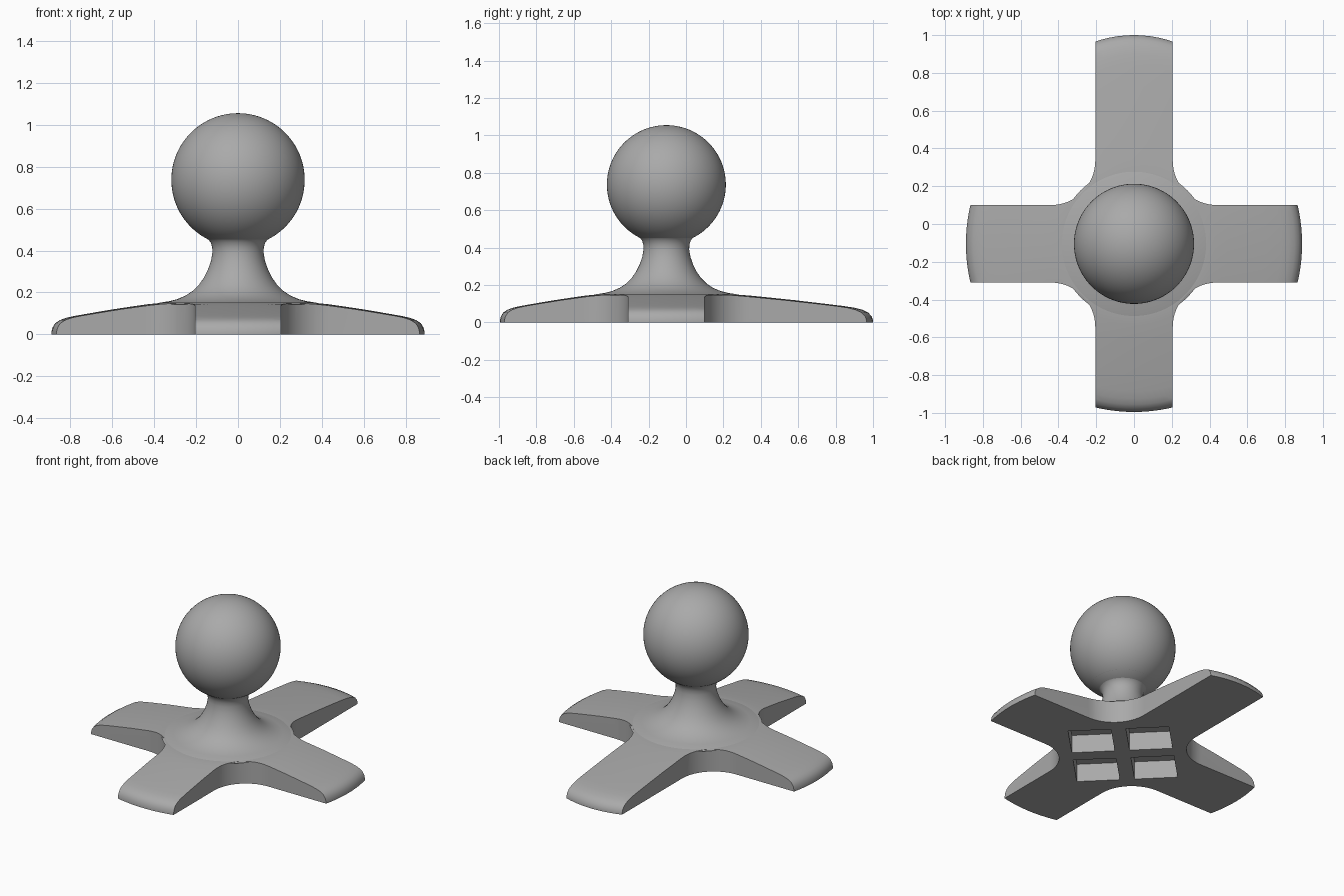
import bpy, bmesh, math
from mathutils import Matrix, Vector

if "Cube" in bpy.data.objects:
    bpy.data.objects.remove(bpy.data.objects["Cube"])

CY = -0.105  # y of the central axis

grey = bpy.data.materials.new("plain grey")
grey.diffuse_color = (0.4, 0.4, 0.4, 1)
grey.use_nodes = True
grey.node_tree.nodes["Principled BSDF"].inputs["Base Color"].default_value = grey.diffuse_color


def make_object(name, bm, angle=35):
    bmesh.ops.recalc_face_normals(bm, faces=bm.faces)
    mesh = bpy.data.meshes.new(name)
    bm.to_mesh(mesh)
    bm.free()
    mesh.materials.append(grey)
    ob = bpy.data.objects.new(name, mesh)
    ob.location.y = CY
    bpy.context.collection.objects.link(ob)
    bpy.context.view_layer.update()
    smooth(ob, angle)
    return ob


def smooth(ob, angle):
    bpy.ops.object.select_all(action='DESELECT')
    ob.select_set(True)
    bpy.context.view_layer.objects.active = ob
    bpy.ops.object.shade_smooth_by_angle(angle=math.radians(angle))


def lathe(profile, steps=96):
    """Revolve (radius, z) points about z; points at radius 0 close the ends."""
    bm = bmesh.new()
    vs = [bm.verts.new((r, 0, z)) for r, z in profile]
    es = [bm.edges.new(p) for p in zip(vs, vs[1:])]
    bmesh.ops.spin(bm, geom=vs + es, cent=(0, 0, 0), axis=(0, 0, 1),
                   angle=math.tau, steps=steps)
    bmesh.ops.remove_doubles(bm, verts=bm.verts, dist=1e-5)
    return bm


def apply_boolean(target, cutter, operation):
    mod = target.modifiers.new(operation, 'BOOLEAN')
    mod.operation, mod.object, mod.solver = operation, cutter, 'EXACT'
    bpy.context.view_layer.objects.active = target
    bpy.ops.object.modifier_apply(modifier=mod.name)
    bpy.data.objects.remove(cutter)


# Cross-shaped foot: four arms joined by rounded inner corners
HALF, FILLET, REACH = 0.205, 0.235, 1.3
outline = []
for quarter in range(4):
    turn = Matrix.Rotation(quarter * math.pi / 2, 3, 'Z')
    c = HALF + FILLET
    pts = [(REACH, HALF)]
    for i in range(17):
        a = math.radians(270 - 90 * i / 16)
        pts.append((c + FILLET * math.cos(a), c + FILLET * math.sin(a)))
    pts.append((HALF, REACH))
    outline += [turn @ Vector((x, y, 0)) for x, y in pts]
bm = bmesh.new()
face = bm.faces.new([bm.verts.new(p) for p in outline])
side = bmesh.ops.extrude_face_region(bm, geom=[face])["geom"]
for v in side:
    if isinstance(v, bmesh.types.BMVert):
        v.co.z = 0.4
foot = make_object("cross_foot", bm)

# Sloping dome that shapes the arm tops and rounded tips; back arm is longer
slope = [(0, -0.05), (0.89, -0.05), (0.89, 0.01), (0.885, 0.032), (0.872, 0.053),
         (0.85, 0.068), (0.82, 0.079), (0.78, 0.088), (0.7, 0.102), (0.6, 0.119),
         (0.5, 0.134), (0.43, 0.144), (0.38, 0.149), (0.33, 0.15), (0, 0.15)]
bm = lathe(slope, 128)
for v in bm.verts:
    if v.co.y > 0.4:
        v.co.y = 0.4 + (v.co.y - 0.4) * 1.439
apply_boolean(foot, make_object("foot_slope", bm), 'INTERSECT')

# Four square pockets in the underside, turned by 45 degrees
bm = bmesh.new()
for sx in (-1, 1):
    for sy in (-1, 1):
        place = (Matrix.Rotation(math.pi / 4, 4, 'Z')
                 @ Matrix.Translation((0.175 * sx, 0.175 * sy, 0.035))
                 @ Matrix.Diagonal((0.26, 0.26, 0.17, 1)))
        bmesh.ops.create_cube(bm, size=1, matrix=place)
apply_boolean(foot, make_object("pocket_cutter", bm), 'DIFFERENCE')
smooth(foot, 35)

# Flared neck
neck = [(0.40, 0.143), (0.375, 0.151), (0.33, 0.158), (0.29, 0.168), (0.25, 0.185),
        (0.215, 0.208), (0.187, 0.236), (0.163, 0.27), (0.143, 0.31), (0.129, 0.35),
        (0.122, 0.39), (0.123, 0.415), (0.130, 0.438), (0.144, 0.456),
        (0.165, 0.468), (0.19, 0.482)]
make_object("flared_neck", lathe(neck), 60)

# Ball
bm = bmesh.new()
bmesh.ops.create_uvsphere(bm, u_segments=96, v_segments=48, radius=0.318,
                          matrix=Matrix.Translation((0, 0, 0.737)))
make_object("ball", bm, 60)
